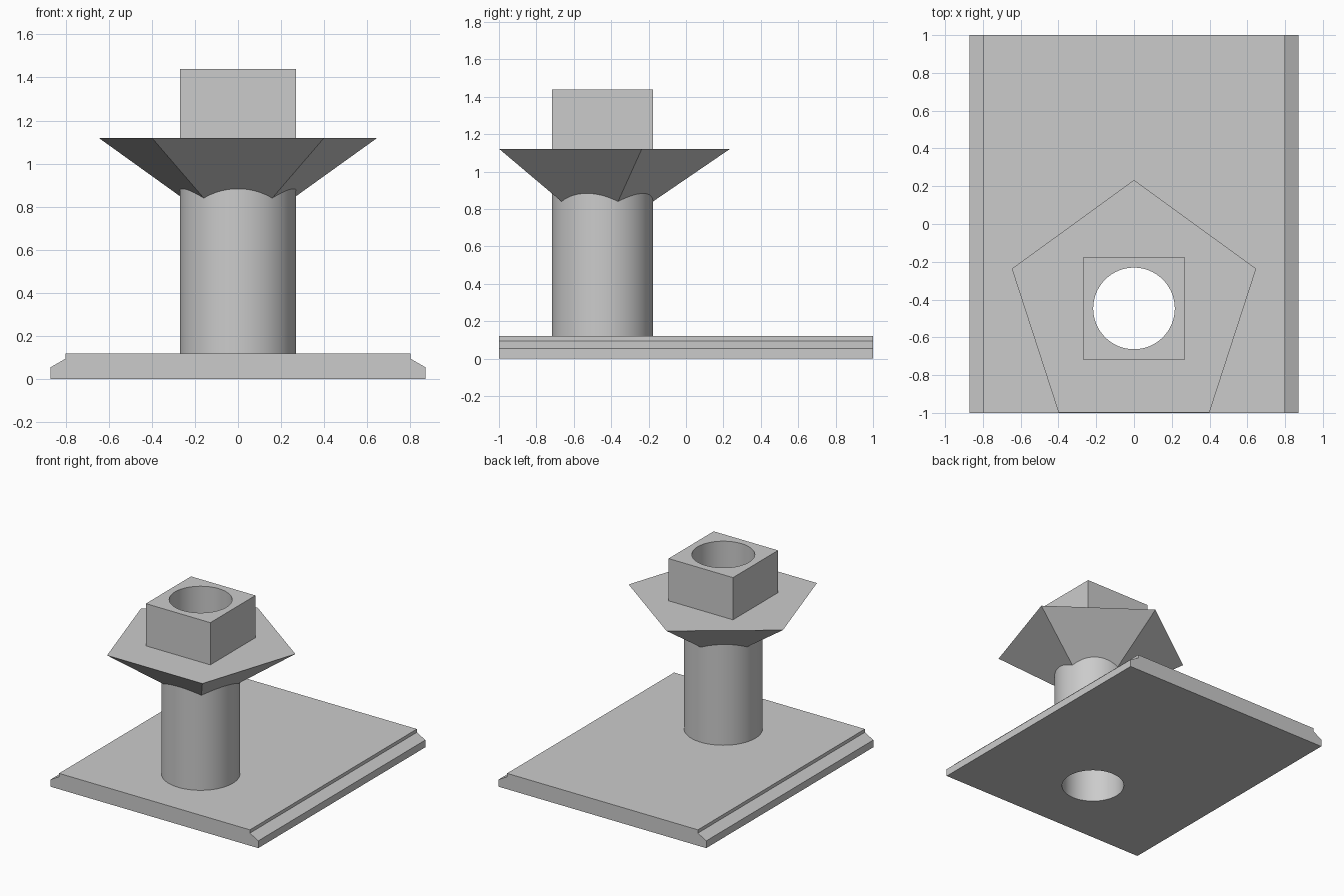
import bpy, bmesh, math
from mathutils import Matrix

default = bpy.data.objects.get("Cube")
if default:
    bpy.data.objects.remove(default, do_unlink=True)

CENTRE_Y = -0.447
POST_R, BORE_R = 0.27, 0.216
PLATE_TOP, FLANGE_LOW, FLANGE_TOP, COLLAR_TOP = 0.12, 0.84, 1.12, 1.44

grey = bpy.data.materials.new("plain grey")
grey.use_nodes = True
colour = (0.6, 0.6, 0.6, 1)
grey.diffuse_color = colour
grey.node_tree.nodes["Principled BSDF"].inputs["Base Color"].default_value = colour


def make_object(name, bm):
    bmesh.ops.recalc_face_normals(bm, faces=bm.faces)
    mesh = bpy.data.meshes.new(name)
    bm.to_mesh(mesh)
    bm.free()
    obj = bpy.data.objects.new(name, mesh)
    bpy.context.collection.objects.link(obj)
    mesh.materials.append(grey)
    return obj


def frustum(name, sides, low_r, high_r, low_z, high_z, turn=0.0):
    """Upright prism or frustum on the post axis; the first corner points to +y."""
    bm = bmesh.new()
    rings = []
    for r, z in ((low_r, low_z), (high_r, high_z)):
        angles = [math.pi / 2 + turn + math.tau * i / sides for i in range(sides)]
        rings.append([bm.verts.new((r * math.cos(a), CENTRE_Y + r * math.sin(a), z))
                      for a in angles])
    low, high = rings
    bm.faces.new(low)
    bm.faces.new(high)
    for i in range(sides):
        j = (i + 1) % sides
        bm.faces.new((low[i], low[j], high[j], high[i]))
    return make_object(name, bm)


def select_only(obj):
    bpy.ops.object.select_all(action='DESELECT')
    obj.select_set(True)
    bpy.context.view_layer.objects.active = obj


def drill(obj, radius):
    """Cut a round vertical hole along the post axis."""
    cutter = frustum("bore_cutter", 96, radius, radius, -0.5, 2)
    cutter.hide_render = True
    cut = obj.modifiers.new("bore", 'BOOLEAN')
    cut.operation = 'DIFFERENCE'
    cut.solver = 'EXACT'
    cut.object = cutter
    select_only(obj)
    bpy.ops.object.modifier_apply(modifier=cut.name)
    bpy.data.objects.remove(cutter, do_unlink=True)
    bpy.ops.object.shade_smooth_by_angle(angle=math.radians(25))


# Base plate: stepped and sloped profile extruded front to back
half = [(0.87, 0), (0.87, 0.055), (0.8, 0.095), (0.8, PLATE_TOP)]
profile = half + [(-x, z) for x, z in reversed(half)]
bm = bmesh.new()
face = bm.faces.new([bm.verts.new((x, -1, z)) for x, z in profile])
extruded = bmesh.ops.extrude_face_region(bm, geom=[face])["geom"]
bmesh.ops.translate(bm, vec=(0, 2, 0),
                    verts=[v for v in extruded if isinstance(v, bmesh.types.BMVert)])
base_plate = make_object("base_plate", bm)
drill(base_plate, BORE_R)

# Hollow round post
post = frustum("post", 96, POST_R, POST_R, PLATE_TOP, FLANGE_TOP)
drill(post, BORE_R)

# Five-sided flaring flange, bored to sit inside the post wall
flange = frustum("flange", 5, POST_R, 0.68, FLANGE_LOW, FLANGE_TOP)
drill(flange, (POST_R + BORE_R) / 2)

# Square collar on top
collar_r = POST_R * math.sqrt(2)
collar = frustum("square_collar", 4, collar_r, collar_r, FLANGE_TOP, COLLAR_TOP, math.pi / 4)
drill(collar, BORE_R)
